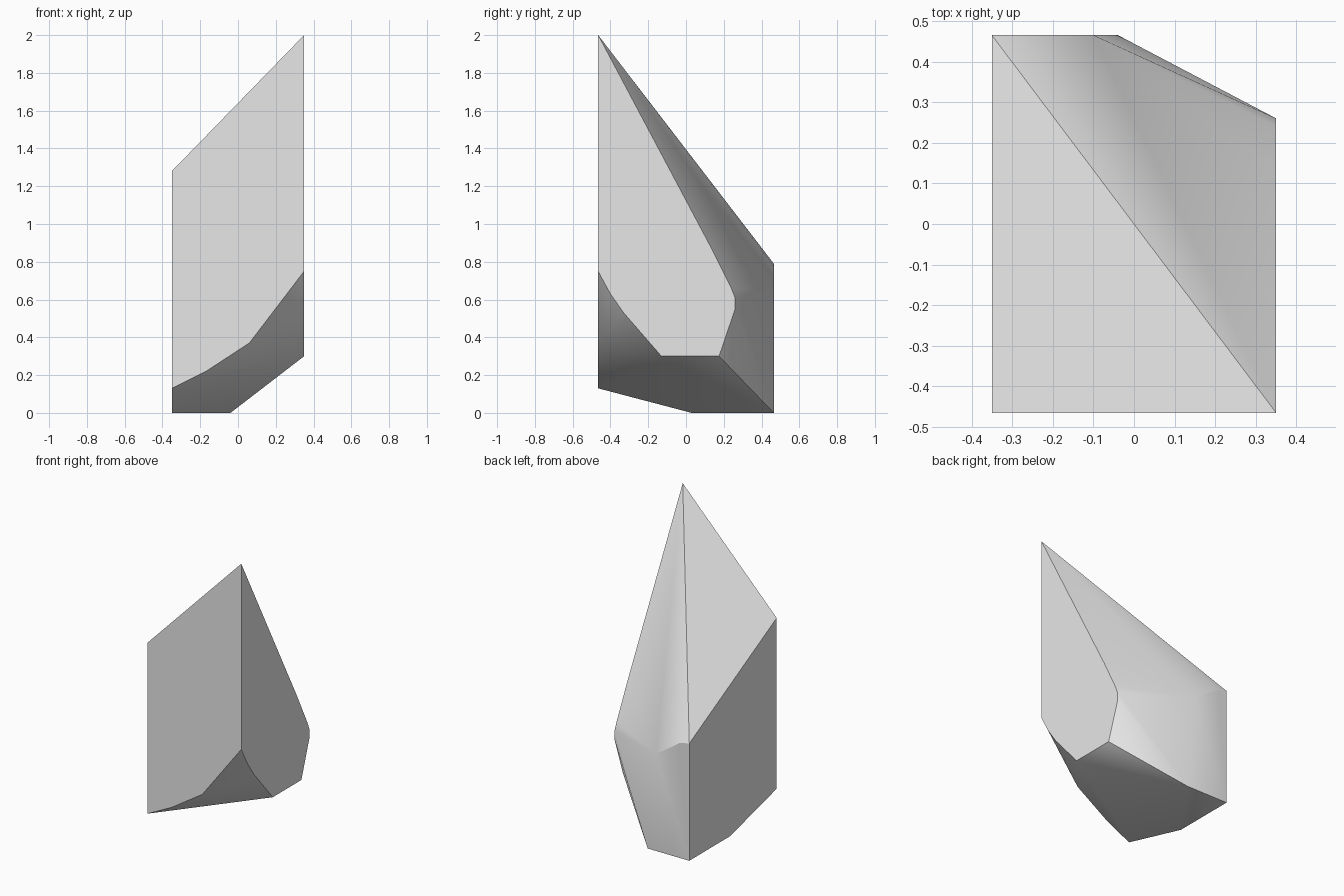
import bpy, bmesh, math

cube = bpy.data.objects.get("Cube")
if cube:
    bpy.data.objects.remove(cube, do_unlink=True)

X, Y = 0.35, 0.465   # half width and half depth of the chunk

# Outlines of the flat cut sides
front_outline = [(-X, 1.28), (X, 2.0), (X, 0.75), (0.06, 0.37), (-0.17, 0.22), (-X, 0.13)]   # x, z
side_outline = [(0.13, 0.88), (0.24, 0.66), (0.26, 0.61), (0.26, 0.55), (0.175, 0.3),
                (-0.13, 0.3), (-0.33, 0.53), (-0.40, 0.63)]                                  # y, z
back_outline = [(-X, 0.79), (-0.28, 0.775), (-0.10, 0.65), (-0.04, 0.0), (-X, 0.0)]          # x, z

points = [(x, -Y, z) for x, z in front_outline]
points += [(X, y, z) for y, z in side_outline]
points += [(x, Y, z) for x, z in back_outline]
points.append((-X, 0.03, 0.0))   # front corner of the small base

# Wrap the outlines in one convex solid and merge coplanar triangles
bm = bmesh.new()
for p in points:
    bm.verts.new(p)
hull = bmesh.ops.convex_hull(bm, input=bm.verts[:])
bmesh.ops.delete(bm, geom=list({v for v in hull["geom_interior"]
                                if isinstance(v, bmesh.types.BMVert)}), context='VERTS')
bmesh.ops.dissolve_limit(bm, angle_limit=math.radians(0.5), verts=bm.verts[:], edges=bm.edges[:])
bmesh.ops.recalc_face_normals(bm, faces=bm.faces[:])
mesh = bpy.data.meshes.new("rock_shard")
bm.to_mesh(mesh)
bm.free()

rock = bpy.data.objects.new("rock_shard", mesh)
bpy.context.collection.objects.link(rock)

# Stone colour
stone = bpy.data.materials.new("light_grey_stone")
stone.use_nodes = True
grey = (0.8, 0.8, 0.8, 1.0)
stone.diffuse_color = grey
stone.node_tree.nodes["Principled BSDF"].inputs["Base Color"].default_value = grey
mesh.materials.append(stone)

# Soft worn facets, crisp broken edges
bpy.ops.object.select_all(action='DESELECT')
rock.select_set(True)
bpy.context.view_layer.objects.active = rock
bpy.ops.object.shade_smooth_by_angle(angle=math.radians(30))
